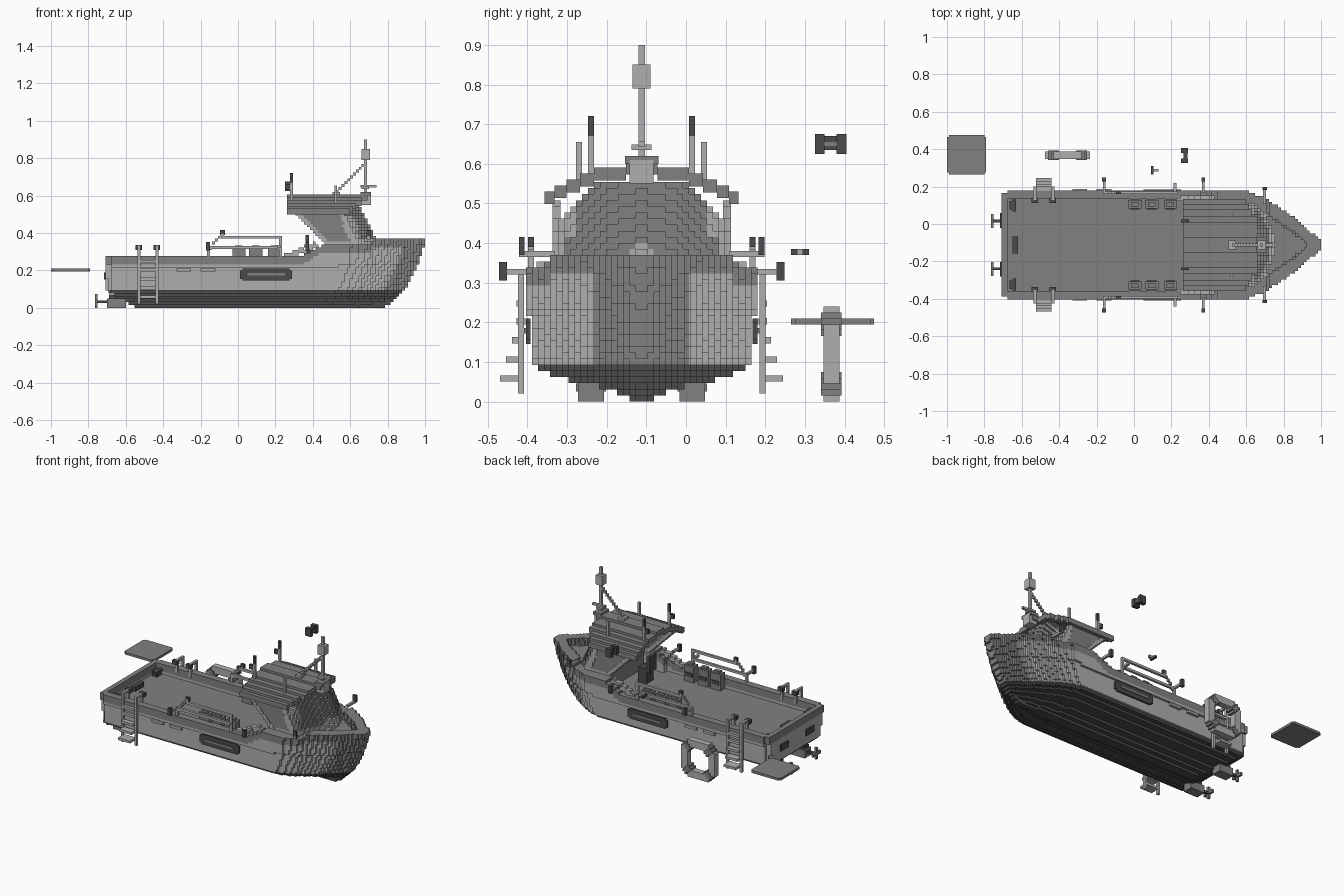
import bpy, bmesh, math

if "Cube" in bpy.data.objects:
    bpy.data.objects.remove(bpy.data.objects["Cube"], do_unlink=True)

V = 2 / 130      # block size
CY = -0.112      # centre line of the boat


def material(name, v):
    m = bpy.data.materials.new(name)
    m.use_nodes = True
    m.diffuse_color = (v, v, v, 1)
    m.node_tree.nodes["Principled BSDF"].inputs["Base Color"].default_value = (v, v, v, 1)
    return m


MATS = [material("light_grey", 0.43), material("mid_grey", 0.22), material("dark_grey", 0.07)]
LIGHT, MID, DARK = 0, 1, 2


def q(v):
    return round(v / V) * V


def part(name, boxes, cy=CY, mirror=False):
    """Blocks are (x0, x1, y0, y1, z0, z1, side colour[, top colour]), y from cy."""
    bm = bmesh.new()
    for b in boxes:
        x0, x1, y0, y1, z0, z1, col = b[:7]
        top = b[7] if len(b) > 7 else col
        for s in ((1, -1) if mirror else (1,)):
            ys = sorted((cy + s * y0, cy + s * y1))
            lo = [bm.verts.new((x, y, z0)) for x, y in ((x0, ys[0]), (x1, ys[0]), (x1, ys[1]), (x0, ys[1]))]
            hi = [bm.verts.new((v.co.x, v.co.y, z1)) for v in lo]
            faces = [bm.faces.new(lo[::-1]), bm.faces.new(hi)]
            for i in range(4):
                j = (i + 1) % 4
                faces.append(bm.faces.new((lo[i], lo[j], hi[j], hi[i])))
            for f in faces:
                f.material_index = col
            faces[1].material_index = top
    me = bpy.data.meshes.new(name)
    bm.to_mesh(me)
    bm.free()
    for m in MATS:
        me.materials.append(m)
    ob = bpy.data.objects.new(name, me)
    bpy.context.collection.objects.link(ob)
    return ob


def lerp(pts, x):
    if x <= pts[0][0]:
        return pts[0][1]
    for (a, b), (c, d) in zip(pts, pts[1:]):
        if x <= c:
            return b + (d - b) * (x - a) / (c - a)
    return pts[-1][1]


def stairs(x0, z0, x1, z1, y0, y1, col):
    """Stepped diagonal bar."""
    n = max(1, round(max(abs(x1 - x0), abs(z1 - z0)) / V))
    pts = [(q(x0 + (x1 - x0) * i / n), q(z0 + (z1 - z0) * i / n)) for i in range(n + 1)]
    return [(x, x + V, y0, y1, z, z + V, col) for x, z in pts]


# Hull lines
PLAN = [(-0.71, .27), (-0.69, .27), (-0.67, .30), (0.55, .30), (0.63, .28), (0.7, .25), (0.76, .21),
        (0.85, .15), (0.92, .09), (0.97, .05), (1.0, .02)]
STEM = [(0, .78), (.05, .85), (.1, .895), (.2, .95), (.3, .985), (.35, 1.0)]
STERN = [(0, -.53), (.03, -.6), (.07, -.67), (.1, -.71)]
SECTION = [(0, .03), (.02, .05), (.035, .08), (.05, .17), (.07, .24), (.09, .27), (.105, .28), (.22, .285), (.235, .30)]
SHEER = [(0.33, .27), (0.45, .336), (0.70, .336), (0.73, .368)]


def half_width(x, z):
    stem = lerp(STEM, z)
    u = x if x < 0.2 else 0.2 + (x - 0.2) * 0.8 / (stem - 0.2)
    return min(lerp(PLAN, u), 0.3) * lerp(SECTION, z) / 0.3


hull = []
for k in range(24):
    z0, z1 = k * V, (k + 1) * V
    zc = (z0 + z1) / 2
    runs = []
    for i in range(-65, 65):
        x = (i + 0.5) * V
        sheer = lerp(SHEER, x)
        if x < lerp(STERN, zc) or x > lerp(STEM, zc) or zc > sheer:
            continue
        hw = max(V, q(half_width(x, zc)))
        deck = 0.215 if x < 0.68 else 0.325
        solid = zc < deck or x < -0.68
        wall = 0.08 if x > 0.38 else 0.046
        col = DARK if zc < 0.095 else MID if zc > sheer - 0.042 else LIGHT
        key = (hw, solid, wall, col, x > 0.45)
        if runs and runs[-1][0] == key and abs(runs[-1][2] - i * V) < 1e-6:
            runs[-1][2] = (i + 1) * V
        else:
            runs.append([key, i * V, (i + 1) * V])
    for (hw, solid, wall, col, fore), x0, x1 in runs:
        top = DARK if col == DARK else MID
        core = min(hw, 0.12)
        if not solid and hw > wall:
            for s in (1, -1):
                hull.append((x0, x1, s * hw, s * (hw - wall), z0, z1, col, top))
        else:
            mid = MID if fore and col == LIGHT else col
            hull.append((x0, x1, -core, core, z0, z1, mid, top))
            if hw > core:
                for s in (1, -1):
                    hull.append((x0, x1, s * core, s * hw, z0, z1, col, top))
part("hull", hull)

# Hull side panels and rubbing pads
part("side_panel", [(0.01, 0.29, .28, .292, .155, .2, DARK), (0.025, 0.275, .28, .292, .145, .21, DARK),
                    (0.05, 0.25, .29, .297, .172, .185, MID)], mirror=True)
part("side_pads", [(x, x + .08, .28, .298, .195, .21, LIGHT) for x in (-.33, -.2)], mirror=True)

# Wheelhouse sides, curved windscreen and pillars
cabin, screen = [], []
for k in range(21, 36):
    z0 = k * V
    z = z0 + V / 2
    back = q(0.46 - (z - .35) * 1.05)
    front = 0.745 - (z - .35) * 0.5
    side_end = q(front - 0.1)
    if z < 0.51:
        g0, g1 = back + 2 * V, side_end - 2 * V
        sill = LIGHT if z < 0.36 else MID
        cabin += [(back, g0, .205, .225, z0, z0 + V, LIGHT), (g0, g1, .208, .222, z0, z0 + V, sill),
                  (g1, side_end, .205, .225, z0, z0 + V, LIGHT)]
    for j in range(15):
        y = (j + 0.5) * 0.015
        if z > 0.59 - 1.1 * max(0, y - 0.11) - 0.03:
            continue
        xf = q(front - 0.1 * (y / 0.225) ** 2)
        pillar = z < 0.375 or y > 0.19 or (y > 0.165 and z > .42) or (z < .41 and y < .41 - z)
        screen.append((xf - 0.045, xf, j * .015, (j + 1) * .015, z0, z0 + V, LIGHT if pillar else MID))
part("cabin_sides", cabin, mirror=True)
part("windscreen", screen, mirror=True)

# Arched roof in lengthwise steps
roof, inner = [], 0
for outer, top in ((.04, .605), (.12, .59), (.155, .575), (.19, .56), (.22, .545), (.245, .53)):
    roof.append((.262, q(.69 - .09 * (outer / .245) ** 2), inner, outer, top - .032, top, MID))
    inner = outer
roof.append((.262, .60, .225, .245, .498, .53, MID))
part("roof", roof, mirror=True)

# Helm console and seat
part("helm_console", [(.52, .63, -.2, .2, .215, .38, MID), (.5, .52, -.12, .02, .33, .37, DARK)])
part("helm_seat", [(.38, .44, -.1, -.03, .215, .31, DARK), (.36, .38, -.1, -.03, .29, .39, DARK)])

# Stepped fairings beside the cockpit
part("fairing", stairs(.23, .265, .40, .335, .235, .265, LIGHT) + stairs(.28, .265, .42, .325, .235, .265, LIGHT),
     mirror=True)

# Mast with lantern, stay and spreader
part("mast", [(.673, .69, -.008, .008, .59, .9, LIGHT), (.66, .705, -.023, .023, .79, .85, LIGHT),
              (.655, .74, -.008, .008, .642, .656, LIGHT), (.66, .70, -.025, .025, .635, .648, LIGHT),
              (.655, .71, -.03, .03, .55, .61, LIGHT), (.655, .71, -.042, .042, .60, .62, MID),
              (.505, .545, -.023, .023, .6, .62, LIGHT)] + stairs(.53, .615, .665, .76, -.008, .008, LIGHT))

# Roof aerials
part("aerials", [(.278, .293, .12, .135, .57, .67, LIGHT), (.278, .293, .12, .135, .67, .72, DARK),
                 (.252, .278, .12, .135, .63, .66, DARK), (.515, .53, .15, .165, .56, .655, LIGHT)], mirror=True)

# Cockpit handrails
rail = [(-.16, .23, .272, .287, .315, .33, LIGHT), (-.08, .23, .272, .287, .37, .385, LIGHT),
        (.22, .235, .272, .287, .265, .385, LIGHT), (-.165, -.15, .272, .287, .265, .33, LIGHT),
        (-.09, -.075, .272, .287, .37, .395, LIGHT), (-.095, -.07, .272, .287, .39, .415, DARK)]
part("handrail", rail + stairs(-.155, .315, -.09, .38, .272, .287, LIGHT), mirror=True)

# Mooring arms on the gunwales
part("mooring_arms", [b for x in (-.16, .37) for b in (
    (x - .007, x + .007, .28, .345, .32, .335, LIGHT), (x - .01, x + .01, .34, .36, .305, .352, DARK))] + [
    (.69, .705, .22, .31, .365, .38, LIGHT), (.687, .71, .295, .31, .37, .415, DARK),
    (.212, .228, .28, .33, .32, .335, LIGHT)], mirror=True)

# Storage cans along the cockpit
part("storage_cans", [b for x in (-.03, .06, .16) for b in (
    (x, x + .07, .195, .24, .215, .32, MID), (x + .015, x + .055, .205, .23, .32, .333, MID),
    (x + .01, x + .06, .19, .245, .25, .275, DARK))], mirror=True)

# Boarding ladders
ladder = []
for x in (-.537, -.44):
    ladder += [(x, x + V, .297, .312, .02, .335, LIGHT), (x, x + V, .24, .312, .32, .335, LIGHT),
               (x - .012, x + .024, .225, .25, .31, .335, DARK), (x, x + V, .24, .255, .25, .325, LIGHT)]
for z, y in ((.05, .357), (.098, .342), (.147, .327), (.195, .316), (.24, .316)):
    ladder.append((-.525, -.44, .297, y, z, z + V, LIGHT))
part("ladder", ladder, mirror=True)

# Stern motors with propellers
part("motor", [(-.70, -.60, .095, .16, .0, .05, MID), (-.69, -.64, .105, .15, .05, .07, DARK),
               (-.75, -.70, .12, .135, .025, .04, DARK), (-.765, -.75, .12, .135, .0, .075, MID),
               (-.765, -.75, .09, .165, .025, .045, MID)], mirror=True)

# Stern fittings
part("stern_fittings", [(-.665, -.63, .19, .235, .215, .25, DARK), (-.65, -.63, .18, .25, .235, .25, DARK)], mirror=True)
part("stern_step", [(-.65, -.62, -.045, .045, .215, .245, DARK)])
part("transom_vents", [(-.716, -.705, .09, .17, .15, .19, DARK)], mirror=True)

# Loose square board
part("board", [(-1, -.79, .275, .465, .195, .21, MID), (-.99, -.80, .265, .475, .195, .21, MID)], cy=0)

# Octagonal life ring with corner bands
ring = []
for i in range(-8, 8):
    for k in range(-8, 8):
        x, z = (i + .5) * .015, (k + .5) * .015
        a, b = abs(x), abs(z)
        if a + b > .18 or (max(a, b) < .07 and a + b < .115):
            continue
        band = abs(a - b) < .025
        w = .026 if band else .02
        ring.append((-.355 + x - .0075, -.355 + x + .0075, .367 - w, .367 + w,
                     .12 + z - .0075, .12 + z + .0075, MID if band else LIGHT))
part("life_ring", ring, cy=0)

# Loose binoculars and small hook
part("binoculars", [(.25, .29, .325, .35, .625, .675, DARK), (.25, .29, .38, .405, .625, .675, DARK),
                    (.265, .285, .35, .38, .635, .67, DARK), (.28, .287, .35, .38, .645, .655, MID)], cy=0)
part("small_hook", [(.09, .105, .265, .31, .37, .385, DARK), (.105, .132, .28, .295, .37, .385, LIGHT)], cy=0)
